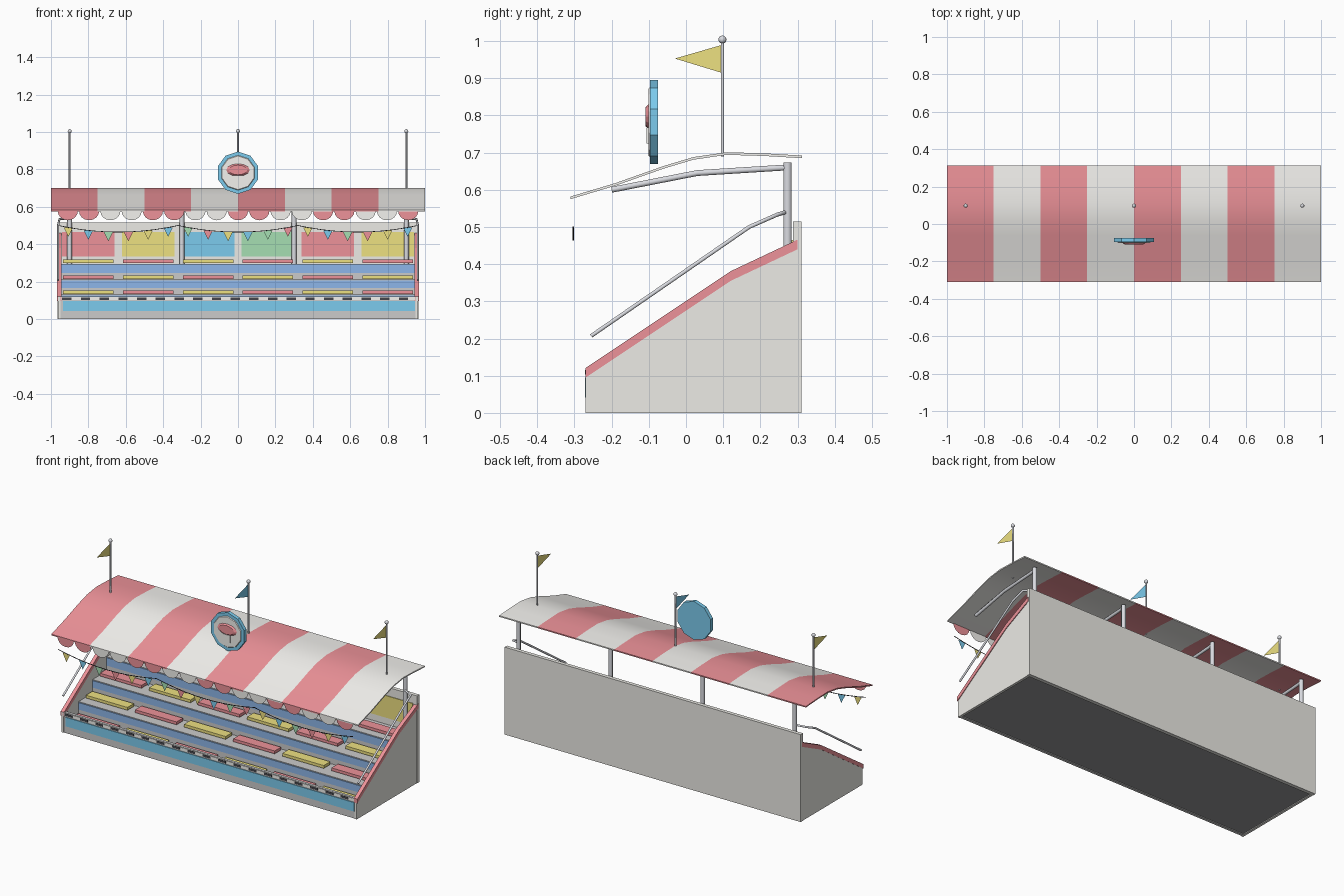
import bpy, bmesh, math
from mathutils import Matrix

if "Cube" in bpy.data.objects:
    bpy.data.objects.remove(bpy.data.objects["Cube"])

def mat(name, r, g, b):
    m = bpy.data.materials.new(name)
    m.diffuse_color = (r, g, b, 1)
    m.use_nodes = True
    m.node_tree.nodes["Principled BSDF"].inputs["Base Color"].default_value = m.diffuse_color
    return m

RED = mat("red", .85, .29, .32)
WHITE = mat("white", .90, .89, .86)
BEIGE = mat("beige", .84, .83, .79)
YELLOW = mat("yellow", .85, .75, .22)
SKY = mat("sky_blue", .20, .60, .85)
BLUE = mat("riser_blue", .27, .47, .82)
GREEN = mat("green", .38, .74, .45)
BLACK = mat("black", .06, .06, .07)
DARK = mat("dark_grey", .32, .32, .33)
STEP = mat("step_grey", .66, .66, .67)
STEEL = mat("steel", .70, .71, .75)

def finish(name, bm, material, smooth=False):
    bmesh.ops.recalc_face_normals(bm, faces=bm.faces)
    me = bpy.data.meshes.new(name)
    bm.to_mesh(me)
    bm.free()
    ob = bpy.data.objects.new(name, me)
    bpy.context.collection.objects.link(ob)
    me.materials.append(material)
    if smooth:
        bpy.ops.object.select_all(action='DESELECT')
        ob.select_set(True)
        bpy.context.view_layer.objects.active = ob
        bpy.ops.object.shade_smooth_by_angle(angle=math.radians(40))
    return ob

def box(name, x0, x1, y0, y1, z0, z1, material):
    bm = bmesh.new()
    bmesh.ops.create_cube(bm, size=1)
    for v in bm.verts:
        v.co = ((x0 + x1) / 2 + v.co.x * (x1 - x0),
                (y0 + y1) / 2 + v.co.y * (y1 - y0),
                (z0 + z1) / 2 + v.co.z * (z1 - z0))
    return finish(name, bm, material)

def extrude_x(name, profile, x0, x1, material, smooth=False):
    """Closed (y, z) profile swept along x."""
    bm = bmesh.new()
    a = [bm.verts.new((x0, y, z)) for y, z in profile]
    b = [bm.verts.new((x1, y, z)) for y, z in profile]
    n = len(profile)
    bm.faces.new(a)
    bm.faces.new(b)
    for i in range(n):
        j = (i + 1) % n
        bm.faces.new((a[i], a[j], b[j], b[i]))
    return finish(name, bm, material, smooth)

def sheet(name, pts, material):
    bm = bmesh.new()
    bm.faces.new([bm.verts.new(p) for p in pts])
    return finish(name, bm, material)

def tube(name, pts, r, material):
    cu = bpy.data.curves.new(name, 'CURVE')
    cu.dimensions = '3D'
    cu.bevel_depth = r
    cu.bevel_resolution = 1
    cu.use_fill_caps = True
    sp = cu.splines.new('POLY')
    sp.points.add(len(pts) - 1)
    for p, co in zip(sp.points, pts):
        p.co = (*co, 1)
    ob = bpy.data.objects.new(name, cu)
    bpy.context.collection.objects.link(ob)
    cu.materials.append(material)
    bpy.ops.object.select_all(action='DESELECT')
    ob.select_set(True)
    bpy.context.view_layer.objects.active = ob
    bpy.ops.object.convert(target='MESH')
    return bpy.context.object

def disc(name, z, y, r, depth, sides, material, r2=None, sx=1, sz=1):
    bm = bmesh.new()
    m = (Matrix.Translation((0, y, z)) @ Matrix.Diagonal((sx, 1, sz, 1))
         @ Matrix.Rotation(math.radians(90), 4, 'X'))
    bmesh.ops.create_cone(bm, cap_ends=True, segments=sides, radius1=r,
                          radius2=r if r2 is None else r2, depth=depth, matrix=m)
    return finish(name, bm, material)

# stepped seating body and underside
treads = [.05, .13, .21, .295]
risers = [-.13, 0, .13]
extrude_x("steps", [(-.26, .01), (-.26, .05), (-.13, .05), (-.13, .13), (0, .13),
                    (0, .21), (.13, .21), (.13, .295), (.29, .295), (.29, .01)],
          -.95, .95, STEP)
box("underside", -.95, .95, -.255, .29, .004, .012, DARK)
for i, y in enumerate(risers):
    box("riser_panel", -.945, .945, y - .004, y + .002,
        treads[i] + .035, treads[i + 1] - .004, BLUE)

# bench planks, alternating colours
centres = [-.8 + .32 * i for i in range(6)]
for row, (z, y) in enumerate(zip(treads, [-.18, -.05, .08, .20])):
    for i, x in enumerate(centres):
        box("bench", x - .135, x + .135, y - .03, y + .03, z + .005, z + .022,
            RED if (row + i) % 2 == 0 else YELLOW)

# front barrier with panel and chequered strip
box("front_wall", -.95, .95, -.267, -.25, 0, .12, STEP)
box("front_panel", -.935, .945, -.271, -.26, .042, .095, SKY)
box("chequer_strip", -.945, .945, -.270, -.26, .101, .118, WHITE)
for i in range(19):
    x = -.94 + i * .1
    box("chequer_square", x, x + .05, -.272, -.26, .103, .116, BLACK)

# back wall and its colour panels
box("back_wall", -.965, .965, .288, .31, 0, .515, BEIGE)
for x, m in zip(centres, [RED, YELLOW, SKY, GREEN, RED, YELLOW]):
    box("wall_panel", x - .14, x + .14, .284, .29, .335, .465, m)

# side walls, red caps and handrails
top = [(-.27, .12), (.12, .38), (.30, .465)]
for s in (-1, 1):
    extrude_x("side_wall", [(-.27, 0)] + top + [(.30, 0)], s * .948, s * .963, BEIGE)
    extrude_x("side_trim", [(y, z + .001) for y, z in top]
              + [(y, z - .025) for y, z in reversed(top)], s * .945, s * .967, RED)
    tube("handrail", [(s * .962, -.255, .207), (s * .962, .17, .50),
                      (s * .955, .245, .533), (s * .90, .268, .54)], .006, STEEL)

# posts and roof beams
for x in (-.9, -.3, .3, .9):
    tube("post", [(x, .273, .29), (x, .273, .673)], .013, STEEL)
    tube("roof_beam", [(x, -.20, .60), (x, .03, .645), (x, .27, .66)], .009, STEEL)

# striped canopy
roof = [(-.31, .582), (-.19, .618), (-.06, .664), (.02, .688), (.11, .701),
        (.21, .698), (.312, .692)]
under = [(y, z - .007) for y, z in reversed(roof)]
for i in range(8):
    extrude_x("canopy_stripe", roof + under, -1 + i * .25, -.75 + i * .25,
              WHITE if i % 2 else RED, True)

# scalloped valance along the front edge
for i in range(17):
    cx, w = -.91 + i * 1.82 / 16, .054
    pts = [(cx + w * math.cos(a), -.305, .578 - .05 * math.sin(a))
           for a in [math.pi * k / 8 for k in range(9)]]
    sheet("scallop", pts, WHITE if (i // 2) % 2 else RED)

# bunting: three sagging strings with pennants
n = 0
for x0 in (-.96, -.32, .32):
    sag = lambda t: .465 + .035 * (2 * t - 1) ** 2
    tube("bunting_string", [(x0 + .64 * k / 10, -.303, sag(k / 10))
                            for k in range(11)], .002, BLACK)
    for k in range(6):
        t = (k + .5) / 6
        x, z = x0 + .64 * t, sag(t)
        sheet("bunting_flag", [(x - .025, -.303, z), (x + .025, -.303, z),
                               (x, -.303, z - .05)], [YELLOW, SKY, GREEN, RED][n % 4])
        n += 1

# round roof sign with a simple mushroom ornament
disc("sign_rim", .782, -.086, .113, .022, 10, SKY)
disc("sign_face", .782, -.098, .095, .006, 10, WHITE, .09)
disc("ornament_cap", .797, -.104, .066, .009, 12, RED, .05, 1, .52)
box("ornament_stem", -.022, .022, -.106, -.098, .725, .768, WHITE)

# flagpoles with pennants
for x, m in ((-.9, YELLOW), (0, SKY), (.9, YELLOW)):
    tube("flagpole", [(x, .098, .69), (x, .098, 1.0)], .005, STEEL)
    bm = bmesh.new()
    bmesh.ops.create_uvsphere(bm, u_segments=10, v_segments=6, radius=.011,
                              matrix=Matrix.Translation((x, .098, 1.004)))
    finish("pole_ball", bm, STEEL, True)
    sheet("pennant", [(x, .098, .99), (x, .098, .914), (x, -.03, .953)], m)
